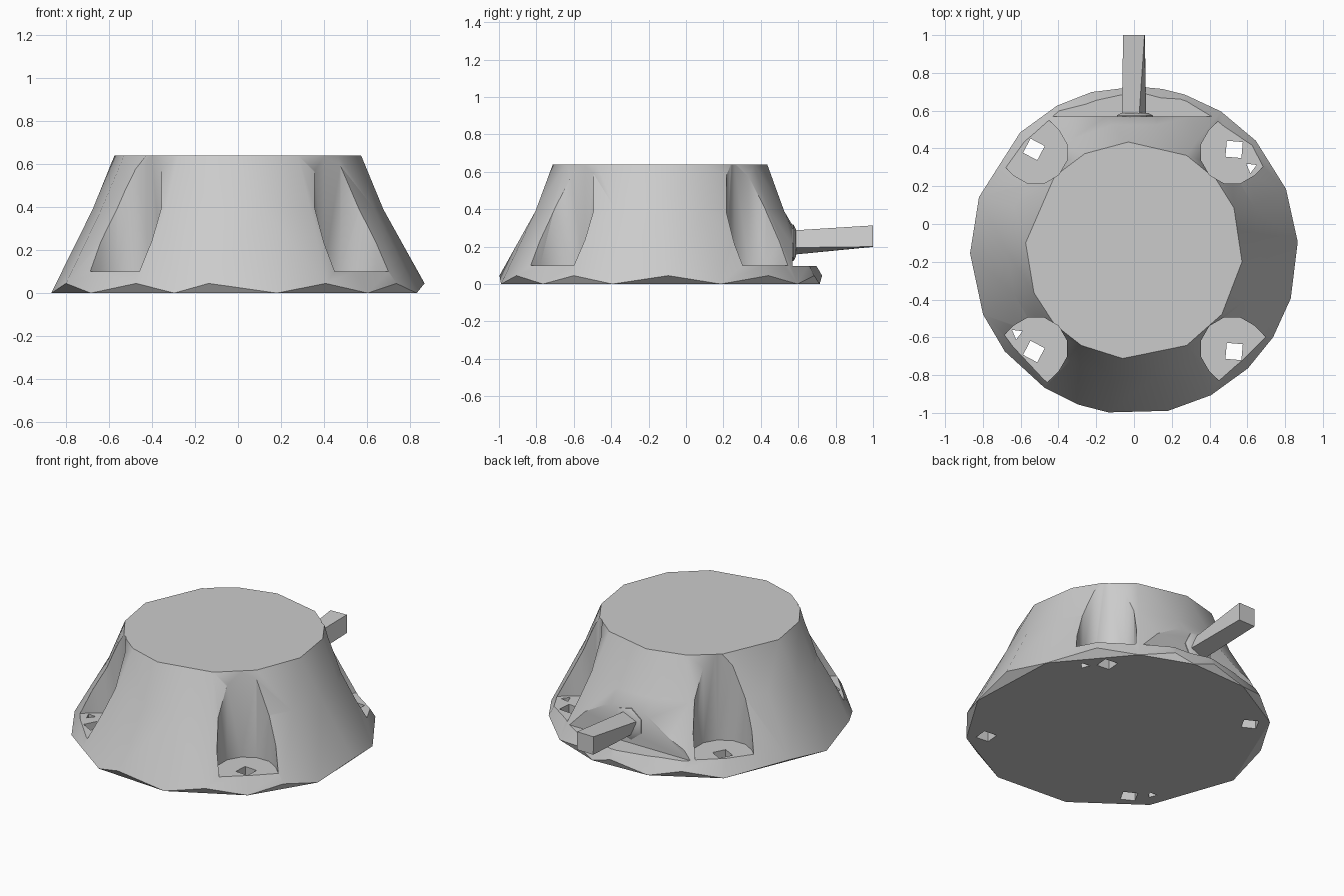
import bpy, bmesh, math
from mathutils import Vector

cube = bpy.data.objects.get("Cube")
if cube:
    bpy.data.objects.remove(cube)

CY = -0.14  # y of the body axis

grey = bpy.data.materials.new("light_grey")
grey.use_nodes = True
COLOUR = (0.6, 0.6, 0.6, 1)
grey.diffuse_color = COLOUR
grey.node_tree.nodes["Principled BSDF"].inputs["Base Color"].default_value = COLOUR


def make(name, bm):
    bmesh.ops.recalc_face_normals(bm, faces=bm.faces[:])
    mesh = bpy.data.meshes.new(name)
    bm.to_mesh(mesh)
    bm.free()
    mesh.materials.append(grey)
    obj = bpy.data.objects.new(name, mesh)
    bpy.context.collection.objects.link(obj)
    return obj


def activate(obj):
    bpy.ops.object.select_all(action='DESELECT')
    obj.select_set(True)
    bpy.context.view_layer.objects.active = obj


def ring(bm, angles, radius, heights):
    """Ring of vertices around the body axis; heights repeat in turn."""
    verts = []
    for i, a in enumerate(angles):
        t = math.radians(a)
        z = heights[i % len(heights)]
        verts.append(bm.verts.new((radius * math.cos(t), CY + radius * math.sin(t), z)))
    return verts


def stitch(bm, low, low_angles, high, high_angles):
    """Fill between two rings of different counts with triangles."""
    n, m = len(low), len(high)
    la = list(low_angles) + [low_angles[0] + 360]
    ha = list(high_angles) + [high_angles[0] + 360]
    i = j = 0
    while i < n or j < m:
        a, b = low[i % n], high[j % m]
        if j == m or (i < n and la[i + 1] + la[i] <= ha[j + 1] + ha[j]):
            bm.faces.new((a, low[(i + 1) % n], b))
            i += 1
        else:
            bm.faces.new((a, high[(j + 1) % m], b))
            j += 1


def prism(name, outline, z0, z1):
    bm = bmesh.new()
    bottom = [bm.verts.new((x, y, z0)) for x, y in outline]
    top = [bm.verts.new((x, y, z1)) for x, y in outline]
    bm.faces.new(bottom)
    bm.faces.new(top)
    for i in range(len(outline)):
        j = (i + 1) % len(outline)
        bm.faces.new((bottom[i], bottom[j], top[j], top[i]))
    return make(name, bm)


def cut(obj, cutter):
    cutter.hide_render = True
    activate(obj)
    mod = obj.modifiers.new("cut", 'BOOLEAN')
    mod.operation = 'DIFFERENCE'
    mod.solver = 'EXACT'
    mod.object = cutter
    bpy.ops.object.modifier_apply(modifier=mod.name)
    bpy.data.objects.remove(cutter)


def polygon(x, y, radius, sides, turn):
    return [(x + radius * math.cos(turn + math.tau * k / sides),
             y + radius * math.sin(turn + math.tau * k / sides)) for k in range(sides)]


# Flared body: uneven rim, waist and flat top
rim_angles = [-78, -62, -46, -32, -17, 3, 22, 42, 58, 72, 80, 89, 105, 118,
              134, 161, 181, 203, 218, 237, 250, 261]
waist_angles = [-80 + 20 * k for k in range(18)]
top_angles = [-61, -36, -6, 23, 41, 61, 93, 117, 137, 176, 203, 223, 241, 264]
bm = bmesh.new()
rim = ring(bm, rim_angles, 0.868, (0, 0.045))
waist = ring(bm, waist_angles, 0.675, (0.39,))
top = ring(bm, top_angles, 0.575, (0.64,))
stitch(bm, rim, rim_angles, waist, waist_angles)
stitch(bm, waist, waist_angles, top, top_angles)
bm.faces.new(top)
bm.faces.new(rim[::2])
for i in range(0, len(rim), 2):
    bm.faces.new((rim[i], rim[i + 1], rim[(i + 2) % len(rim)]))
body = make("body", bm)

# Four U-shaped screw pockets with holes through their floors
for sx in (-1, 1):
    for sy in (-1, 1):
        out = Vector((sx, sy)).normalized()
        side = Vector((-out.y, out.x))
        centre = Vector((0, CY)) + out * 0.735
        arc = [math.pi * k / 6 for k in range(7)]
        outline = [centre + 0.17 * (math.cos(t) * side - math.sin(t) * out) for t in arc]
        outline += [centre - 0.17 * side + 0.4 * out, centre + 0.17 * side + 0.4 * out]
        cut(body, prism("pocket_cutter", outline, 0.1, 0.9))
        hole = polygon(sx * 0.53, CY + sy * 0.535, 0.06, 4, 0.5 + 0.2 * sx)
        cut(body, prism("screw_hole_cutter", hole, -0.1, 0.2))
        if sx == sy:
            pin = polygon(sx * 0.62, CY + sy * 0.44, 0.032, 3, 0.4)
            cut(body, prism("pin_hole_cutter", pin, -0.1, 0.2))

# Flat recess at the back for the cable
cut(body, prism("recess_cutter", [(-0.6, 0.57), (0.6, 0.57), (0.6, 1), (-0.6, 1)], 0.097, 0.9))


def tube(name, sections, sides):
    """Capped tube along y; each section is (y, z, radius, turn)."""
    bm = bmesh.new()
    loops = []
    for y, z, r, turn in sections:
        loops.append([bm.verts.new((px, y, pz)) for px, pz in polygon(0, z, r, sides, turn)])
    for a, b in zip(loops, loops[1:]):
        for i in range(sides):
            j = (i + 1) % sides
            bm.faces.new((a[i], a[j], b[j], b[i]))
    bm.faces.new(loops[0])
    bm.faces.new(loops[-1])
    return make(name, bm)


# Cable and its bushing
grommet = tube("grommet", [(0.55, 0.22, 0.1, 0), (0.575, 0.22, 0.1, 0), (0.588, 0.22, 0.075, 0)], 7)
cable = tube("cable", [(0.55, 0.22, 0.07, 1.2), (1.0, 0.256, 0.08, 0.8)], 4)

for obj in (body, grommet, cable):
    activate(obj)
    bpy.ops.object.shade_smooth_by_angle(angle=math.radians(32))
